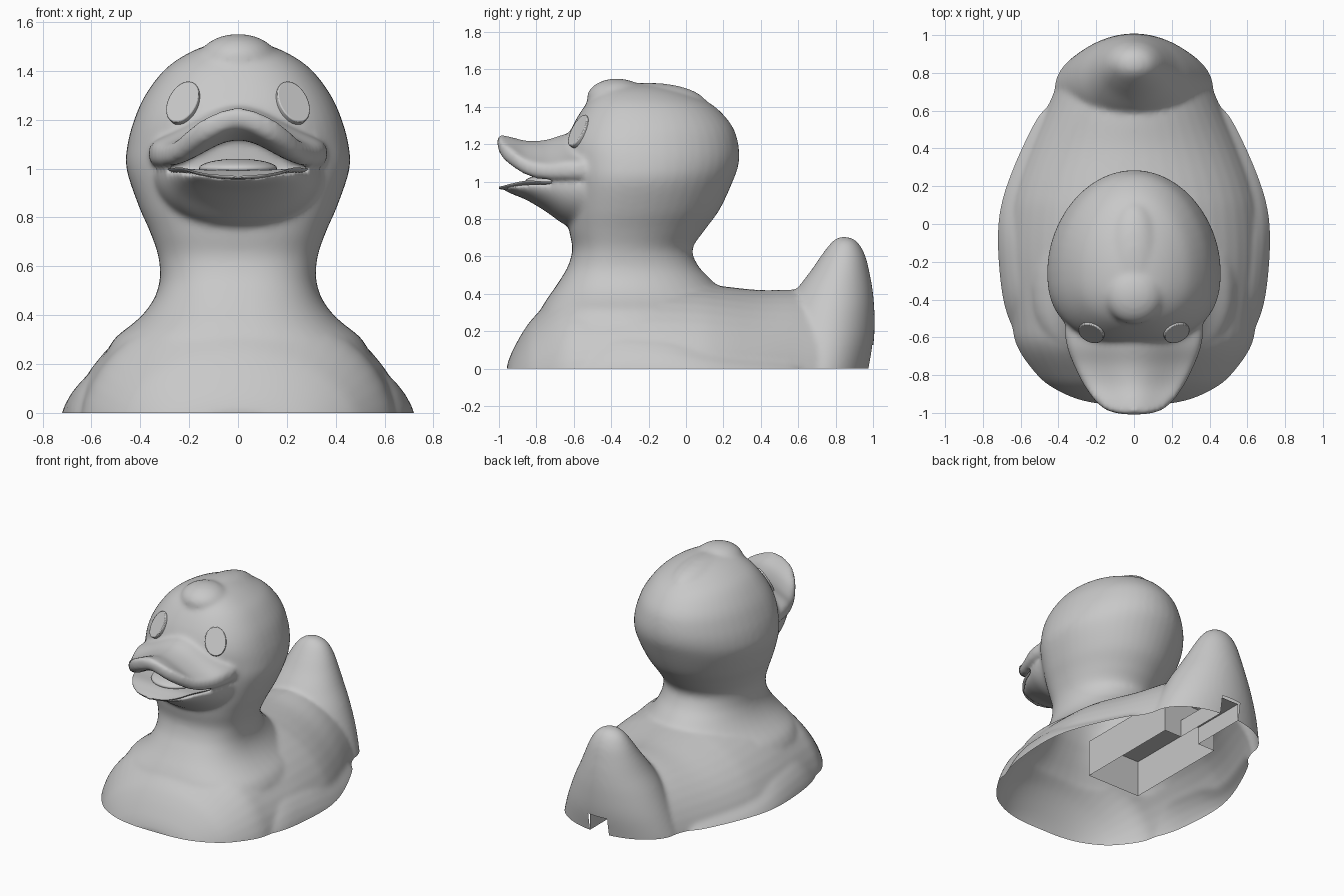
import bpy, bmesh, math
from mathutils import Vector, Matrix

cube = bpy.data.objects.get("Cube")
if cube:
    bpy.data.objects.remove(cube, do_unlink=True)

grey = bpy.data.materials.new("plain_grey")
grey.use_nodes = True
grey.diffuse_color = (0.58, 0.58, 0.58, 1)
for node in grey.node_tree.nodes:
    if node.type == 'BSDF_PRINCIPLED':
        node.inputs["Base Color"].default_value = grey.diffuse_color


def finish(name, bm, smooth=True):
    mesh = bpy.data.meshes.new(name)
    bm.to_mesh(mesh)
    bm.free()
    mesh.materials.append(grey)
    for poly in mesh.polygons:
        poly.use_smooth = smooth
    ob = bpy.data.objects.new(name, mesh)
    bpy.context.scene.collection.objects.link(ob)
    return ob


def spline(rows, steps=5):
    """Catmull-Rom through rows of numbers."""
    out = []
    for i in range(len(rows) - 1):
        a, b, c, d = (rows[max(0, min(len(rows) - 1, i + k))] for k in (-1, 0, 1, 2))
        for s in range(steps):
            t = s / steps
            out.append([0.5 * (2 * q + (r - p) * t + (2 * p - 5 * q + 4 * r - u) * t * t
                               + (3 * q - p - 3 * r + u) * t ** 3)
                        for p, q, r, u in zip(a, b, c, d)])
    return out + [list(rows[-1])]


def loft(bm, rings):
    loops = [[bm.verts.new(p) for p in ring] for ring in rings]
    n = len(loops[0])
    faces = [bm.faces.new(loops[0]), bm.faces.new(loops[-1])]
    for a, b in zip(loops, loops[1:]):
        for i in range(n):
            j = (i + 1) % n
            faces.append(bm.faces.new((a[i], a[j], b[j], b[i])))
    bmesh.ops.recalc_face_normals(bm, faces=faces)


def oval(n=2.0, count=48):
    for i in range(count):
        a = 2 * math.pi * i / count
        c, s = math.cos(a), math.sin(a)
        yield (math.copysign(abs(c) ** (2 / n), c), math.copysign(abs(s) ** (2 / n), s))


def level_ring(z, front, back, w, widest=.5, blunt=2.0):
    """Flat ring, widest part way back, with a blunter front half."""
    mid = front + widest * (back - front)
    ring = []
    for rear, fore in zip(oval(), oval(blunt)):
        c, s = rear if rear[1] > 0 else fore
        ring.append((c * w, mid + s * (back - mid if s > 0 else mid - front), z))
    return ring


def arch_ring(y, w, h, n):
    return [(c * w, y, -0.1 + s * (h + 0.1)) for c, s in oval(n)]


def ball(bm, centre, size):
    bmesh.ops.create_uvsphere(bm, u_segments=32, v_segments=20, radius=1,
                              matrix=Matrix.Translation(centre) @ Matrix.Diagonal((*size, 1)))


def upper_ring(y, w, zc, ze, th):
    """Arched bill section with thick drooping lips."""
    ring = []
    for c, s in oval(2, 56):
        mid = zc + (ze - zc) * (1 - math.cos(math.pi * c)) / 2
        ring.append((c * w, y, mid + math.copysign(abs(s) ** .6, s) * th * (1 + .5 * c * c) / 2))
    return ring


def lower_ring(y, w, top, depth):
    """Nearly flat top over a rounded underside."""
    return [(c * w, y, top + (s * depth if s < 0 else -.012 * s)) for c, s in oval(2, 56)]


SLOT_W, SLOT_H = 0.075, 0.125


def cut_opening(bm, ymin):
    """Cut the cable slot into faces behind ymin."""
    for co, no in (((SLOT_W, 0, 0), (1, 0, 0)), ((-SLOT_W, 0, 0), (1, 0, 0)),
                   ((0, 0, SLOT_H), (0, 0, 1))):
        faces = [f for f in bm.faces
                 if f.calc_center_median().y > ymin and f.calc_center_median().z < 0.25]
        geom = set(faces)
        for f in faces:
            geom.update(f.edges)
            geom.update(f.verts)
        bmesh.ops.bisect_plane(bm, geom=list(geom), dist=1e-5, plane_co=co, plane_no=no)
    gone = []
    for f in bm.faces:
        c = f.calc_center_median()
        if c.y > ymin and abs(c.x) < SLOT_W and c.z < SLOT_H:
            gone.append(f)
    bmesh.ops.delete(bm, geom=gone, context='FACES')


# Body volumes: y, half width, height, roundness
bm = bmesh.new()
core = [(-.957, .24, .02, 2), (-.93, .34, .09, 2), (-.87, .45, .2, 2), (-.8, .53, .29, 2),
        (-.65, .63, .43, 2), (-.5, .66, .46, 2), (-.2, .69, .47, 2), (.05, .68, .46, 2),
        (.2, .645, .44, 2), (.4, .57, .42, 1.9), (.6, .48, .42, 1.8), (.75, .41, .38, 1.8),
        (.85, .33, .3, 1.8), (.93, .23, .2, 1.8), (.965, .13, .1, 1.8)]
loft(bm, [arch_ring(*r) for r in spline(core)])

# Folded wings, as a wide low swelling on both sides
wings = [(-.63, .57, .04), (-.58, .64, .17), (-.5, .68, .26), (-.35, .713, .325),
         (-.1, .735, .3), (.1, .725, .225), (.3, .67, .165), (.5, .585, .13),
         (.6, .53, .1), (.65, .47, .03)]
loft(bm, [arch_ring(*r, 2.3) for r in spline(wings)])

# Neck and head: z, front, back, half width
head = [(.25, -.8, .33, .54), (.31, -.78, .28, .5), (.37, -.745, .23, .425), (.42, -.71, .19, .375),
        (.48, -.67, .13, .338), (.55, -.63, .065, .32), (.64, -.608, .035, .326),
        (.74, -.625, .1, .36), (.85, -.635, .18, .408), (1.0, -.635, .25, .457),
        (1.1, -.64, .283, .452), (1.2, -.64, .28, .425), (1.3, -.605, .245, .38),
        (1.4, -.545, .155, .305), (1.46, -.49, .04, .225), (1.5, -.43, -.08, .14),
        (1.52, -.36, -.17, .06)]
loft(bm, [level_ring(*r, .42, 2.4) for r in spline(head)])

# Forehead tuft running back over the crown
ball(bm, (0, -.37, 1.448), (.16, .16, .103))
ball(bm, (0, -.2, 1.4), (.16, .32, .128))

# Upturned tail on a broad base
tail = [(-.05, .43, .97, .43), (.0, .45, .98, .42), (.15, .48, 1.005, .365), (.3, .52, 1.008, .3),
        (.42, .59, .998, .235), (.52, .665, .98, .185), (.6, .72, .96, .145),
        (.66, .765, .93, .105), (.69, .795, .9, .065), (.705, .825, .865, .02)]
loft(bm, [level_ring(*r) for r in spline(tail)])

# Upper bill: y, half width, middle z, edge z, thickness
upper = [(-.45, .34, 1.2, 1.06, .12), (-.55, .365, 1.2, 1.06, .13), (-.65, .355, 1.19, 1.06, .125),
         (-.75, .318, 1.17, 1.055, .105), (-.85, .268, 1.168, 1.075, .1), (-.93, .212, 1.187, 1.125, .1),
         (-.98, .155, 1.203, 1.165, .09), (-1.0, .1, 1.21, 1.19, .07), (-1.01, .03, 1.212, 1.21, .03)]
loft(bm, [upper_ring(*r) for r in spline(upper)])

# Chin under the lower bill: y, half width, top z, depth
chin = [(-.42, .38, .985, .27), (-.55, .345, .985, .25), (-.65, .32, .985, .215),
        (-.75, .28, .99, .15), (-.85, .235, .99, .09), (-.93, .18, .983, .05), (-.975, .11, .975, .02)]
loft(bm, [lower_ring(*r) for r in spline(chin)])

# Fuse the volumes into one soft skin
raw = finish("skin_volumes", bm)
remesh = raw.modifiers.new("fuse", 'REMESH')
remesh.mode = 'VOXEL'
remesh.voxel_size = 0.0145
soften = raw.modifiers.new("soften", 'SMOOTH')
soften.factor = 0.5
soften.iterations = 10
dg = bpy.context.evaluated_depsgraph_get()
fused = bpy.data.meshes.new_from_object(raw.evaluated_get(dg))
bpy.data.objects.remove(raw, do_unlink=True)

# Open the hollow underside and the slot at the back
bm = bmesh.new()
bm.from_mesh(fused)
bpy.data.meshes.remove(fused)
bmesh.ops.bisect_plane(bm, geom=bm.verts[:] + bm.edges[:] + bm.faces[:], dist=1e-5,
                       plane_co=(0, 0, 0), plane_no=(0, 0, 1), clear_inner=True)
cut_opening(bm, 0.75)
skin = finish("body_and_head", bm)


# Box bay and channel inside the hollow body
def open_box(name, half_w, y0, y1, height, ends):
    bm = bmesh.new()
    bmesh.ops.create_cube(bm, size=1, matrix=Matrix.Translation((0, (y0 + y1) / 2, height / 2))
                          @ Matrix.Diagonal((2 * half_w, y1 - y0, height, 1)))
    bm.normal_update()
    gone = [f for f in bm.faces if f.normal.z < -.5 or (not ends and abs(f.normal.y) > .5)]
    bmesh.ops.delete(bm, geom=gone, context='FACES')
    if ends:
        cut_opening(bm, y1 - .05)
    finish(name, bm, False)


open_box("inner_bay", .21, -.21, .57, .26, True)
open_box("inner_channel", SLOT_W, .57, .975, SLOT_H, False)

# Thin lower bill plate over the chin
lower = [(-.5, .3, 1.0, .03), (-.65, .305, .998, .03), (-.75, .275, 1.0, .035),
         (-.85, .235, 1.005, .04), (-.93, .18, .99, .035), (-.975, .12, .978, .022),
         (-.992, .07, .974, .015), (-1.0, .02, .972, .006)]
bm = bmesh.new()
loft(bm, [lower_ring(*r) for r in spline(lower)])
finish("lower_bill", bm)

bm = bmesh.new()
ball(bm, (0, -.7, 1.0), (.16, .16, .04))
finish("tongue", bm)

# Flat oval eyes leaning back on the face
for side, label in ((1, "left"), (-1, "right")):
    spot = skin.ray_cast(Vector((side * .225, -2, 1.27)), Vector((0, 1, 0)))[1]
    normal = Vector((side * .42, -.75, .47)).normalized()
    up = (Vector((-side * .1, 0, 1)) - normal * normal.z).normalized()
    across = up.cross(normal).normalized()
    up = normal.cross(across)
    turn = Matrix((across, up, normal)).transposed().to_4x4()
    bm = bmesh.new()
    bmesh.ops.create_cone(bm, cap_ends=True, segments=40, radius1=1, radius2=1, depth=1,
                          matrix=Matrix.Translation(spot - normal * .015) @ turn
                          @ Matrix.Diagonal((.07, .095, .05, 1)))
    eye = finish(label + "_eye", bm)
    bevel = eye.modifiers.new("soft_rim", 'BEVEL')
    bevel.width = .005
    bevel.segments = 2

# Keep hard edges crisp
bpy.ops.object.select_all(action='DESELECT')
for ob in bpy.context.scene.objects:
    if ob.type == 'MESH' and ob.name.endswith(("eye", "bill")):
        ob.select_set(True)
        bpy.context.view_layer.objects.active = ob
bpy.ops.object.shade_smooth_by_angle(angle=math.radians(40))
